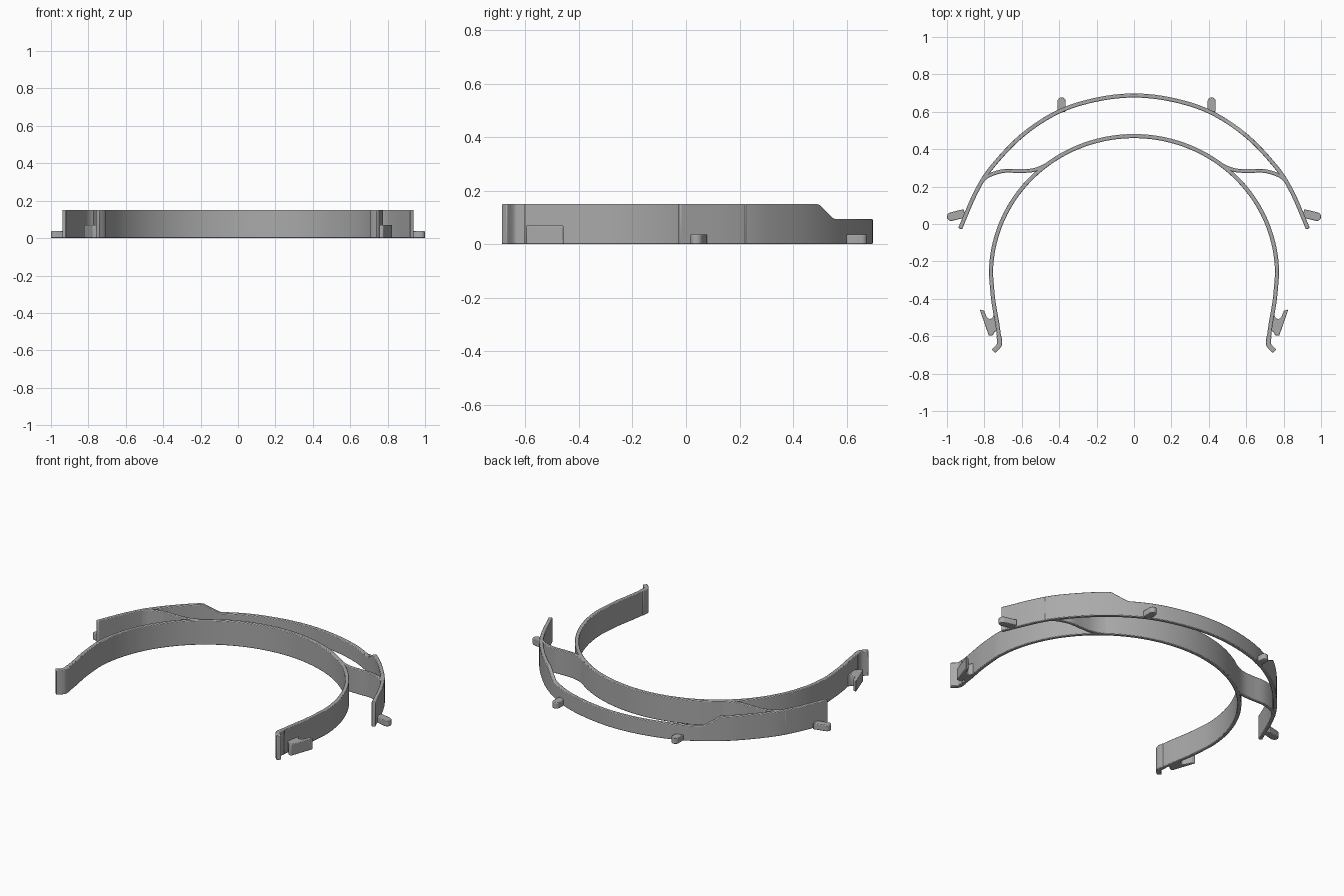
import bpy, bmesh, math
from mathutils import Vector

cube = bpy.data.objects.get("Cube")
if cube:
    bpy.data.objects.remove(cube)

grey = bpy.data.materials.new("grey plastic")
grey.use_nodes = True
colour = (0.4, 0.4, 0.4, 1)
grey.diffuse_color = colour
grey.node_tree.nodes["Principled BSDF"].inputs["Base Color"].default_value = colour

HEIGHT = 0.15


def finish(name, bm, mirror=True, bevel=0.004):
    """Turn a bmesh into a mirrored, softly bevelled, smooth object."""
    bmesh.ops.recalc_face_normals(bm, faces=bm.faces)
    mesh = bpy.data.meshes.new(name)
    bm.to_mesh(mesh)
    bm.free()
    mesh.materials.append(grey)
    obj = bpy.data.objects.new(name, mesh)
    bpy.context.collection.objects.link(obj)
    if mirror:
        obj.modifiers.new("Mirror", "MIRROR").merge_threshold = 0.0005
    mod = obj.modifiers.new("Bevel", "BEVEL")
    mod.width, mod.segments = bevel, 2
    mod.limit_method, mod.angle_limit = "ANGLE", math.radians(40)
    bpy.ops.object.select_all(action="DESELECT")
    bpy.context.view_layer.objects.active = obj
    obj.select_set(True)
    bpy.ops.object.shade_smooth_by_angle(angle=math.radians(35))
    return obj


def smooth_path(points, steps=10):
    """Catmull-Rom curve through the points; a start on x = 0 is symmetric."""
    p = [Vector(q) for q in points]
    first = Vector((-p[1].x, p[1].y)) if p[0].x == 0 else 2 * p[0] - p[1]
    p = [first] + p + [2 * p[-1] - p[-2]]
    path = []
    for a, b, c, d in zip(p, p[1:], p[2:], p[3:]):
        for i in range(steps):
            t = i / steps
            path.append(0.5 * (2 * b + (c - a) * t + (2 * a - 5 * b + 4 * c - d) * t ** 2
                               + (3 * b - a - 3 * c + d) * t ** 3))
    return path + [p[-2]]


def band(name, path, thick, top=lambda y: HEIGHT):
    """Upright strip following a path, open where it meets the mirror plane."""
    bm = bmesh.new()
    rings = []
    for i, c in enumerate(path):
        t = (path[min(i + 1, len(path) - 1)] - path[max(i - 1, 0)]).normalized()
        n = Vector((-t.y, t.x)) * thick / 2
        if c.x == 0:
            n = Vector((0, thick / 2))
        h = top(c.y)
        rings.append([bm.verts.new((q.x, q.y, z)) for q, z in
                      ((c - n, 0), (c + n, 0), (c + n, h), (c - n, h))])
    for r, s in zip(rings, rings[1:]):
        for k in range(4):
            bm.faces.new((r[k], r[k - 1], s[k - 1], s[k]))
    if path[0].x != 0:
        bm.faces.new(rings[0])
    bm.faces.new(rings[-1])
    return finish(name, bm)


def prism(name, outline, height, mirror=True, bevel=0.004):
    """Extrude a plan outline upward from the ground."""
    bm = bmesh.new()
    face = bm.faces.new([bm.verts.new((x, y, 0)) for x, y in outline])
    ext = bmesh.ops.extrude_face_region(bm, geom=[face])
    verts = [v for v in ext["geom"] if isinstance(v, bmesh.types.BMVert)]
    bmesh.ops.translate(bm, verts=verts, vec=(0, 0, height))
    return finish(name, bm, mirror, bevel)


def peg(name, base, tip, width, mirror):
    """Short locating peg with a rounded tip."""
    base, tip = Vector(base), Vector(tip)
    d = (tip - base).normalized()
    n = Vector((-d.y, d.x))
    r = width / 2
    outline = [base + n * r, base - n * r]
    for i in range(9):
        a = math.pi * i / 8
        outline.append(tip - d * r + d * r * math.sin(a) - n * r * math.cos(a))
    prism(name, outline, 0.037, mirror)


# Outer visor band, lower across the back with a sloping step
def visor_top(y):
    drop = min(max((y - 0.49) / 0.055, 0), 1)
    return HEIGHT - 0.055 * drop


outer = smooth_path([(0, 0.687), (0.21, 0.663), (0.41, 0.597), (0.6, 0.472),
                     (0.76, 0.304), (0.845, 0.17), (0.93, -0.025)], 14)
band("visor_band", outer, 0.022, visor_top)

# Inner head band: elliptical crown running into straighter arms
crown = []
for i in range(49):
    a = math.radians(90 - 90 * i / 48)
    crown.append(Vector((0.765 * math.cos(a) if i else 0, -0.27 + 0.74 * math.sin(a))))
arm = smooth_path([(0.765, -0.27), (0.752, -0.41), (0.73, -0.54), (0.718, -0.635)], 8)
band("head_band", crown + arm[1:], 0.022)

# Outward hook at each arm end
hook = smooth_path([(0.722, -0.60), (0.718, -0.635), (0.727, -0.656), (0.752, -0.68)], 6)
band("arm_hook", hook, 0.027)

# Curved struts joining the two bands
strut = smooth_path([(0.825, 0.215), (0.78, 0.257), (0.70, 0.283), (0.61, 0.283),
                     (0.54, 0.288), (0.48, 0.31), (0.42, 0.348)], 8)
band("side_strut", strut, 0.02)

# Strap clips on the outside of the arms
prism("strap_clip", [(0.825, -0.457), (0.802, -0.463), (0.787, -0.498), (0.775, -0.508),
                     (0.76, -0.505), (0.75, -0.488), (0.735, -0.49), (0.724, -0.57),
                     (0.744, -0.575), (0.755, -0.595), (0.776, -0.598)], 0.07)

# Locating pegs at the sides and back
peg("side_peg", (0.905, 0.057), (1.0, 0.034), 0.046, True)
for side, x in (("right", -0.387), ("left", 0.415)):
    peg("back_peg_" + side, (x, 0.60), (x, 0.677), 0.044, False)
